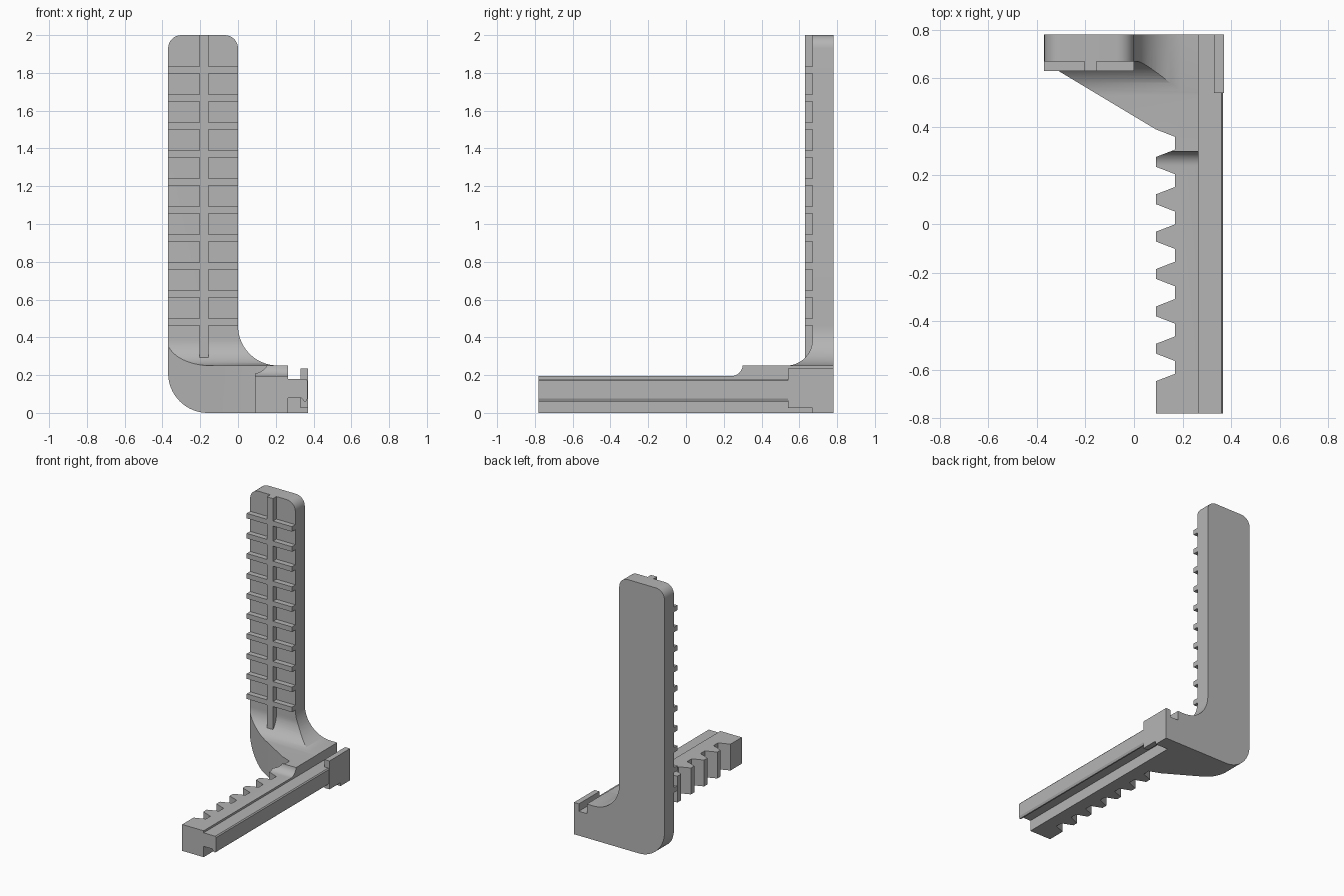
import bpy, bmesh
from math import sin, cos, radians

cube = bpy.data.objects.get("Cube")
if cube:
    bpy.data.objects.remove(cube)

grey = bpy.data.materials.new("grey plastic")
grey.use_nodes = True
colour = (0.46, 0.46, 0.46, 1)
grey.diffuse_color = colour
grey.node_tree.nodes["Principled BSDF"].inputs["Base Color"].default_value = colour


def arc(cx, cy, r, start, end, steps=16):
    angles = [radians(start + (end - start) * i / steps) for i in range(steps + 1)]
    return [(cx + r * cos(a), cy + r * sin(a)) for a in angles]


def extrude(name, profile, axis, low, high):
    """Extrude a 2D outline along an axis; the other axes keep their order."""
    def place(p, d):
        co = list(p)
        co.insert("xyz".index(axis), d)
        return co
    bm = bmesh.new()
    face = bm.faces.new([bm.verts.new(place(p, low)) for p in profile])
    moved = bmesh.ops.extrude_face_region(bm, geom=[face])["geom"]
    shift = place((0, 0), high - low)
    bmesh.ops.translate(bm, vec=shift,
                        verts=[v for v in moved if isinstance(v, bmesh.types.BMVert)])
    bmesh.ops.recalc_face_normals(bm, faces=bm.faces)
    mesh = bpy.data.meshes.new(name)
    bm.to_mesh(mesh)
    bm.free()
    mesh.materials.append(grey)
    obj = bpy.data.objects.new(name, mesh)
    bpy.context.collection.objects.link(obj)
    return obj


def box(name, x, y, z):
    outline = [(x[0], y[0]), (x[1], y[0]), (x[1], y[1]), (x[0], y[1])]
    return extrude(name, outline, "z", *z)


# Front outline: rounded upright, foot corner and side fillet
front = (arc(-0.16, 0.21, 0.21, 180, 270) + [(0.5, 0), (0.5, 0.251)]
         + arc(0.21, 0.461, 0.21, 270, 180)
         + arc(-0.07, 1.93, 0.07, 0, 90, 8) + arc(-0.3, 1.93, 0.07, 90, 180, 8))
body = extrude("bracket_body", front, "y", -1, 1)

# Side outline: thin upright, fillet into the base, step down to the bar
side = ([(-1, -0.1), (0.78, -0.1), (0.78, 2.1), (0.67, 2.1)]
        + arc(0.53, 0.39, 0.14, 0, -90)
        + arc(0.24, 0.255, 0.06, -5, -90, 8) + [(-1, 0.195)])
side_cutter = extrude("side_outline", side, "x", -0.6, 0.6)

# Plan outline: diagonal gusset and a toothed bar
plan = [(-0.5, 0.744), (-0.5, 0.9), (0.265, 0.9), (0.265, -0.78), (0.09, -0.78)]
for i in reversed(range(7)):
    c = 0.333 - 0.154 * i
    plan += [(0.09, c - 0.057), (0.17, c - 0.026), (0.17, c + 0.026), (0.09, c + 0.057)]
plan_cutter = extrude("plan_outline", plan, "z", -0.2, 2.2)

# Keep only what lies within all three outlines
bpy.context.view_layer.objects.active = body
for cutter in (side_cutter, plan_cutter):
    mod = body.modifiers.new("outline", "BOOLEAN")
    mod.operation = "INTERSECT"
    mod.solver = "EXACT"
    mod.object = cutter
    bpy.ops.object.modifier_apply(modifier=mod.name)
for cutter in (side_cutter, plan_cutter):
    bpy.data.objects.remove(cutter)

# Hooked guide rail beside the bar
rail = [(0.25, 0.08), (0.335, 0.08), (0.35, 0.06), (0.36, 0.06), (0.367, 0.075),
        (0.367, 0.172), (0.36, 0.18), (0.25, 0.18)]
extrude("guide_rail", rail, "y", -0.78, 0.56)

# Back end of the rail: neck, raised lip and closed end block
box("rail_neck", (0.25, 0.34), (0.54, 0.78), (0.08, 0.18))
box("rail_lip", (0.33, 0.37), (0.54, 0.78), (0.025, 0.235))
box("rail_end_block", (0.25, 0.37), (0.67, 0.78), (0, 0.18))

# Raised spine and cross ribs on the upright
box("spine", (-0.205, -0.155), (0.63, 0.68), (0.285, 2))
for i in range(10):
    z = 0.462 + 0.1483 * i
    for side_name, x in (("right", (-0.37, -0.205)), ("left", (-0.155, 0))):
        box(f"{side_name}_rib_{i + 1}", x, (0.63, 0.68), (z, z + 0.037))

# Smooth the rounded surfaces, keep edges sharp
bpy.ops.object.select_all(action="DESELECT")
body.select_set(True)
bpy.context.view_layer.objects.active = body
bpy.ops.object.shade_smooth_by_angle(angle=radians(25))
